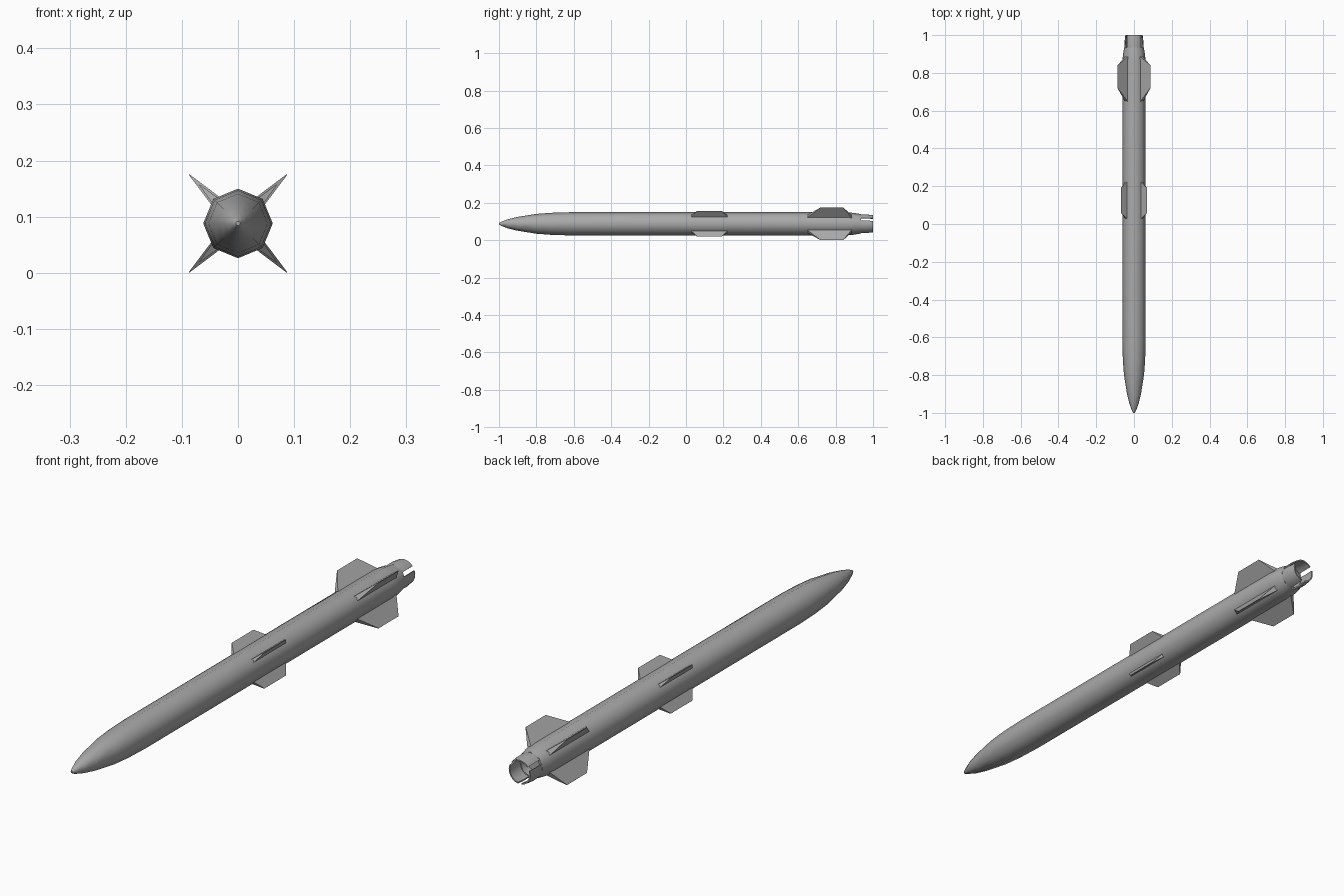
import bpy, bmesh
from math import cos, sin, radians, pi

cube = bpy.data.objects.get("Cube")
if cube:
    bpy.data.objects.remove(cube, do_unlink=True)

AXIS_Z = 0.088

grey = bpy.data.materials.new("plain grey")
grey.use_nodes = True
grey.diffuse_color = (0.4, 0.4, 0.4, 1)
grey.node_tree.nodes["Principled BSDF"].inputs["Base Color"].default_value = (0.4, 0.4, 0.4, 1)


def finish(name, bm, smooth=None):
    bmesh.ops.recalc_face_normals(bm, faces=bm.faces[:])
    mesh = bpy.data.meshes.new(name)
    bm.to_mesh(mesh)
    bm.free()
    mesh.materials.append(grey)
    ob = bpy.data.objects.new(name, mesh)
    ob.location.z = AXIS_Z
    bpy.context.collection.objects.link(ob)
    if smooth:
        bpy.ops.object.select_all(action="DESELECT")
        ob.select_set(True)
        bpy.context.view_layer.objects.active = ob
        bpy.ops.object.shade_smooth_by_angle(angle=radians(smooth))
    return ob


def sweep(bm, profile, angles, closed):
    """Sweep (y, radius) points around the long axis."""
    rows = [[bm.verts.new((r * cos(a), y, r * sin(a))) for a in angles] for y, r in profile]
    n = len(angles)
    for a, b in zip(rows, rows[1:]):
        for i in range(n if closed else n - 1):
            j = (i + 1) % n
            bm.faces.new((a[i], a[j], b[j], b[i]))
    return rows


# Eight-sided body with pointed nose and hollow tail
bm = bmesh.new()
body_profile = [(-1, 0.004), (-0.985, 0.012), (-0.95, 0.025), (-0.9, 0.037), (-0.8, 0.053),
                (-0.72, 0.059), (-0.62, 0.062), (0.86, 0.062), (0.9, 0.058),
                (0.935, 0.052), (0.935, 0.042), (0.9, 0.04)]
rings = sweep(bm, body_profile, [i * pi / 4 for i in range(8)], True)
bm.faces.new(rings[0])
bm.faces.new(rings[-1])
finish("body", bm, 50)

# Three curved petals around the exhaust
petal_profile = [(0.925, 0.049), (0.965, 0.05), (1, 0.046), (1, 0.041), (0.965, 0.044), (0.925, 0.043)]
for k, name in enumerate(("top", "right", "left")):
    mid = 90 + 120 * k
    bm = bmesh.new()
    angles = [radians(mid - 50 + 100 * i / 6) for i in range(7)]
    rows = sweep(bm, petal_profile + petal_profile[:1], angles, False)
    bmesh.ops.remove_doubles(bm, verts=bm.verts[:], dist=0.0001)
    bmesh.ops.holes_fill(bm, edges=[e for e in bm.edges if e.is_boundary], sides=0)
    finish(name + "_exhaust_petal", bm, 40)


def fin(name, angle, root, tip, reach, half_thick):
    """Wedge fin, thick at the root and thin at the tip."""
    c, s = cos(angle), sin(angle)
    bm = bmesh.new()
    loops = []
    for r, (y0, y1), t in ((0.05, root, half_thick), (reach, tip, 0.0008)):
        loops.append([bm.verts.new((r * c - w * s, y, r * s + w * c))
                      for y, w in ((y0, -t), (y1, -t), (y1, t), (y0, t))])
    a, b = loops
    bm.faces.new(a)
    bm.faces.new(b)
    for i in range(4):
        j = (i + 1) % 4
        bm.faces.new((a[i], a[j], b[j], b[i]))
    finish(name, bm)


# Four middle fins and four larger tail fins on the diagonals
for k, side in enumerate(("upper_left", "upper_right", "lower_right", "lower_left")):
    angle = pi / 4 + k * pi / 2
    fin(side + "_middle_fin", angle, (0.02, 0.23), (0.06, 0.19), 0.097, 0.008)
    fin(side + "_tail_fin", angle, (0.64, 0.89), (0.72, 0.84), 0.123, 0.011)
